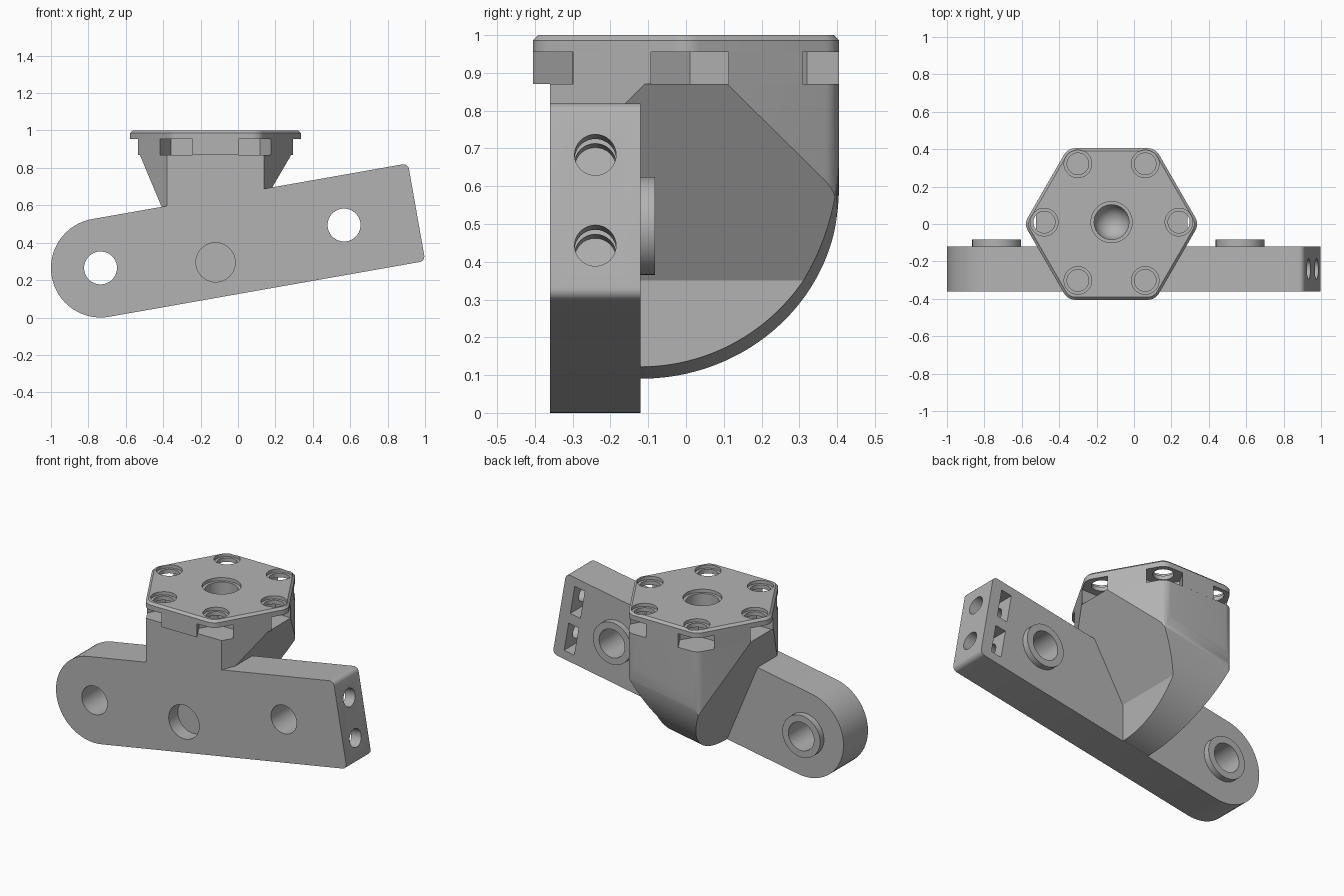
import bpy, bmesh, math
from mathutils import Matrix, Vector

cube = bpy.data.objects.get("Cube")
if cube:
    bpy.data.objects.remove(cube)

grey = bpy.data.materials.new("mid_grey")
grey.use_nodes = True
COLOUR = (0.45, 0.45, 0.45, 1)
grey.diffuse_color = COLOUR
grey.node_tree.nodes["Principled BSDF"].inputs["Base Color"].default_value = COLOUR

# Frames: the arm is tilted, so several parts are drawn along its direction
TILT = math.radians(10)
ALONG = Vector((math.cos(TILT), 0, math.sin(TILT)))
ACROSS = Vector((-math.sin(TILT), 0, math.cos(TILT)))
FRONT = Vector((0, -1, 0))
X, Y, Z = Vector((1, 0, 0)), Vector((0, 1, 0)), Vector((0, 0, 1))


def frame(x, y, z, origin=(0, 0, 0)):
    m = Matrix((x, y, z)).transposed().to_4x4()
    m.translation = origin
    return m


PIVOT = (-0.735, 0, 0.265)
UPRIGHT = frame(X, Y, Z, (-0.12, 0, 0))
ARM = frame(ALONG, ACROSS, FRONT, PIVOT)
SWEEP = frame(Y, ACROSS, ALONG, PIVOT)
FACING = frame(X, Z, FRONT)


def arc(cx, cy, r, start, end, n):
    angles = [math.radians(start + (end - start) * i / n) for i in range(n + 1)]
    return [(cx + r * math.cos(a), cy + r * math.sin(a)) for a in angles]


def circle(cx, cy, r, n=48):
    return arc(cx, cy, r, 0, 360, n)[:-1]


def box(x0, x1, y0, y1):
    return [(x0, y0), (x1, y0), (x1, y1), (x0, y1)]


def finish(name, bm):
    bmesh.ops.recalc_face_normals(bm, faces=bm.faces)
    mesh = bpy.data.meshes.new(name)
    bm.to_mesh(mesh)
    bm.free()
    ob = bpy.data.objects.new(name, mesh)
    bpy.context.collection.objects.link(ob)
    mesh.materials.append(grey)
    return ob


def prism(name, points, lo, hi, where, chamfer=0):
    """Extrude a 2D outline between two depths of a frame."""
    bm = bmesh.new()
    face = bm.faces.new([bm.verts.new((x, y, lo)) for x, y in points])
    top = bmesh.ops.extrude_face_region(bm, geom=[face])["geom"]
    top_verts = [v for v in top if isinstance(v, bmesh.types.BMVert)]
    bmesh.ops.translate(bm, verts=top_verts, vec=(0, 0, hi - lo))
    if chamfer:
        rim = [e for e in bm.edges if all(v in top_verts for v in e.verts)]
        bmesh.ops.bevel(bm, geom=rim, offset=chamfer, segments=1, affect="EDGES")
    bmesh.ops.transform(bm, matrix=where, verts=bm.verts)
    return finish(name, bm)


def ball(name, centre, r):
    bm = bmesh.new()
    bmesh.ops.create_uvsphere(bm, u_segments=48, v_segments=24, radius=r)
    bmesh.ops.translate(bm, verts=bm.verts, vec=centre)
    return finish(name, bm)


def combine(ob, others, operation="DIFFERENCE"):
    bpy.context.view_layer.objects.active = ob
    for other in others:
        mod = ob.modifiers.new("cut", "BOOLEAN")
        mod.operation = operation
        mod.solver = "EXACT"
        mod.object = other
        bpy.ops.object.modifier_apply(modifier=mod.name)


helpers = []


def cutter(*args):
    ob = prism("cutter", *args)
    ob.hide_render = True
    helpers.append(ob)
    return ob


# Tilted arm with one round end
HALF, LENGTH, R = 0.265, 1.716, 0.03
outline = (arc(0, 0, HALF, 90, 270, 32)
           + arc(LENGTH - R, -HALF + R, R, -90, 0, 6)
           + arc(LENGTH - R, HALF - R, R, 0, 90, 6))
arm = prism("arm", outline, 0.12, 0.36, ARM)

# Bosses on the back, bored through with the arm
HOLES = (0, 1.322)
bosses = [prism("boss_%s" % side, circle(h, 0, 0.13), 0.082, 0.125, ARM)
          for side, h in zip(("right", "left"), HOLES)]
bores = [cutter(circle(h, 0, 0.088), 0, 0.5, ARM) for h in HOLES]
blind_hole = cutter(circle(-0.12, 0.295, 0.105), 0.27, 0.5, FACING)
combine(arm, bores + [blind_hole])
for boss, bore in zip(bosses, bores):
    combine(boss, [bore])

# End screw holes crossing nut slots that open to the back
for v in (-0.122, 0.122):
    screw = cutter(circle(-0.24, v, 0.055, 32), LENGTH - 0.2, LENGTH + 0.1, SWEEP)
    slot = cutter(box(LENGTH - 0.14, LENGTH - 0.07, v - 0.09, v + 0.09), 0, 0.33, ARM)
    combine(arm, [screw, slot])

# Rounded hexagon shared by the flange, head and neck
CORNER, ROUND = 0.468, 0.07
reach = CORNER - ROUND / math.cos(math.radians(30))
hexagon = []
for a in range(0, 360, 60):
    t = math.radians(a)
    hexagon += arc(reach * math.cos(t), reach * math.sin(t), ROUND, a - 30, a + 30, 6)

# Flange plate with chamfered rim
flange = prism("flange", hexagon, 0.955, 1.0, UPRIGHT, 0.014)
head = prism("head", hexagon, 0.87, 0.955, UPRIGHT)
neck = prism("neck", hexagon, 0.05, 0.87, UPRIGHT)

# Neck narrows downward and is rounded off along the arm direction
sides = cutter([(-0.525, 0.87), (-0.19, 0.07), (-0.02, 0.07), (-0.02, 0.35),
                (0.285, 0.87), (0.4, 1.07), (-0.61, 1.07)], -0.6, 0.36, FACING)
BEND = 0.525
belly = ([(-0.5, 0.02 - HALF), (-0.14, 0.005 - HALF)]
         + arc(-0.12, BEND - HALF, BEND, -90, 0, 40) + [(0.405, 1.3), (-0.5, 1.3)])
sweep = cutter(belly, -0.2, 1.6, SWEEP)
combine(neck, [sides, sweep], "INTERSECT")
combine(neck, [blind_hole])

# Flange screw holes with recessed rims, and nut pockets under them
for a in range(0, 360, 60):
    t = math.radians(a)
    place = UPRIGHT @ Matrix.Rotation(t, 4, "Z") @ Matrix.Translation((0.36, 0, 0))
    place.translation.y += 0.01
    combine(flange, [cutter(circle(0, 0, 0.058, 32), 0.9, 1.1, place),
                     cutter(circle(0, 0, 0.074, 32), 0.98, 1.1, place)])
    pocket = [(-0.118, 0), (-0.06, -0.102), (0.3, -0.102), (0.3, 0.102), (-0.06, 0.102)]
    combine(head, [cutter(pocket, 0.8, 1.0, place)])

# Central round-bottomed socket
SOCKET = 0.093
centre = Matrix.Translation((0, 0.01, 0)) @ UPRIGHT
shaft = cutter(circle(0, 0, SOCKET), 0.68, 1.1, centre)
bottom = ball("cutter", (-0.12, 0.01, 0.68), SOCKET)
helpers.append(bottom)
combine(neck, [shaft, bottom])
combine(head, [shaft])
combine(flange, [shaft, cutter(circle(0, 0, 0.11), 0.98, 1.1, centre)])

for ob in helpers:
    bpy.data.objects.remove(ob)

for ob in [arm, neck, head, flange] + bosses:
    bpy.ops.object.select_all(action="DESELECT")
    ob.select_set(True)
    bpy.context.view_layer.objects.active = ob
    bpy.ops.object.shade_smooth_by_angle(angle=math.radians(30))
